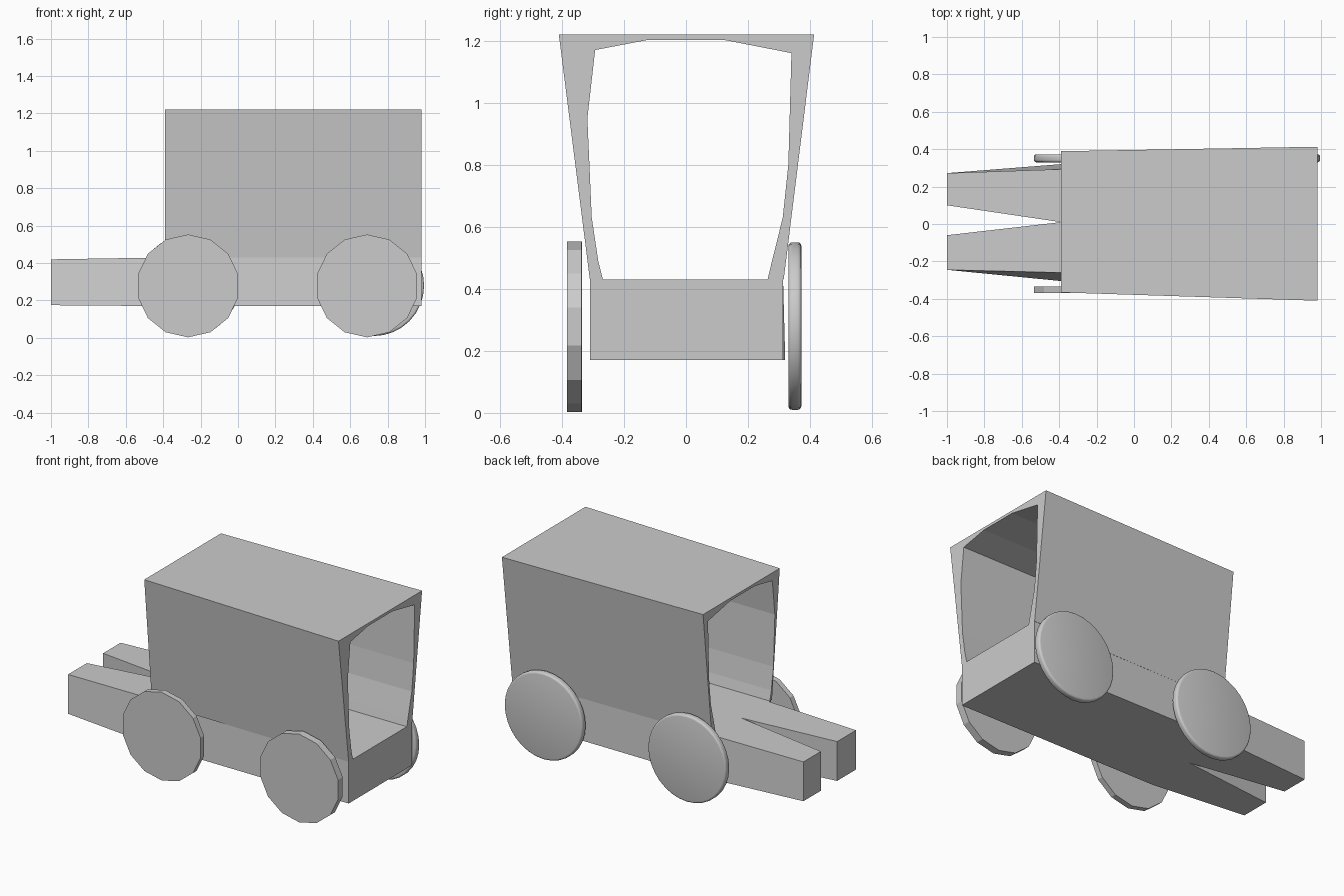
import bpy
import bmesh
from math import sin, cos, pi

if "Cube" in bpy.data.objects:
    bpy.data.objects.remove(bpy.data.objects["Cube"])


def loft(name, rings):
    """Closed solid through a series of 3D rings with equal point counts."""
    bm = bmesh.new()
    vs = [[bm.verts.new(p) for p in r] for r in rings]
    for a, b in zip(vs, vs[1:]):
        n = len(a)
        for i in range(n):
            j = (i + 1) % n
            bm.faces.new((a[i], a[j], b[j], b[i]))
    bm.faces.new(vs[0][::-1])
    bm.faces.new(vs[-1])
    bmesh.ops.recalc_face_normals(bm, faces=bm.faces)
    me = bpy.data.meshes.new(name)
    bm.to_mesh(me)
    bm.free()
    ob = bpy.data.objects.new(name, me)
    bpy.context.collection.objects.link(ob)
    return ob


def at_x(x, pts):
    return [(x, y, z) for y, z in pts]


def section(x, bot, top, z0=0.17, z1=0.43):
    return at_x(x, [(bot[0], z0), (bot[1], z0), (top[1], z1), (top[0], z1)])


def wheel_ring(cx, cz, y, r, n):
    return [(cx + r * sin(2 * pi * i / n), y, cz + r * cos(2 * pi * i / n)) for i in range(n)]


# Chassis bed and the two tapered prongs
loft("chassis", [section(-0.39, (-0.305, 0.32), (-0.28, 0.303)),
                 section(0.98, (-0.31, 0.313), (-0.31, 0.313))])
loft("left_prong", [section(-1, (0.10, 0.272), (0.10, 0.272), 0.175, 0.42),
                    section(-0.39, (0.01, 0.32), (0.01, 0.293))])
loft("right_prong", [section(-1, (-0.245, -0.06), (-0.245, -0.06), 0.175, 0.42),
                     section(-0.39, (-0.305, 0.01), (-0.26, 0.01))])

# Wagon cover: flared outer shell around a faceted, rounded tunnel
tunnel = [(0.263, 0.43), (0.275, 0.48), (0.312, 0.63), (0.33, 0.8), (0.34, 1.16),
          (0.12, 1.203), (-0.12, 1.203), (-0.293, 1.17), (-0.318, 0.95),
          (-0.304, 0.63), (-0.283, 0.49), (-0.268, 0.43)]
front = [(-0.29, 0.43), (-0.366, 1.22), (0.389, 1.22), (0.303, 0.43)]
rear = [(-0.31, 0.43), (-0.41, 1.22), (0.413, 1.22), (0.315, 0.43)]
loft("cover", [at_x(-0.39, front + tunnel), at_x(0.98, rear + tunnel)])

# Faceted wheels on the front (-y) side
for name, x, y0, y1 in (("right_fore_wheel", -0.267, -0.37, -0.335),
                        ("right_rear_wheel", 0.69, -0.383, -0.337)):
    loft(name, [wheel_ring(x, 0.278, y, 0.275, 14) for y in (y0, y1)])

# Round, soft-rimmed wheels on the back (+y) side
for name, x in (("left_fore_wheel", -0.265), ("left_rear_wheel", 0.725)):
    ob = loft(name, [wheel_ring(x, 0.28, y, 0.27, 32) for y in (0.33, 0.372)])
    bev = ob.modifiers.new("rim", 'BEVEL')
    bev.width = 0.012
    bev.segments = 3
    bev.limit_method = 'ANGLE'
    bpy.context.view_layer.objects.active = ob
    ob.select_set(True)
    bpy.ops.object.modifier_apply(modifier=bev.name)
    bpy.ops.object.shade_smooth_by_angle(angle=0.6)
    ob.select_set(False)
